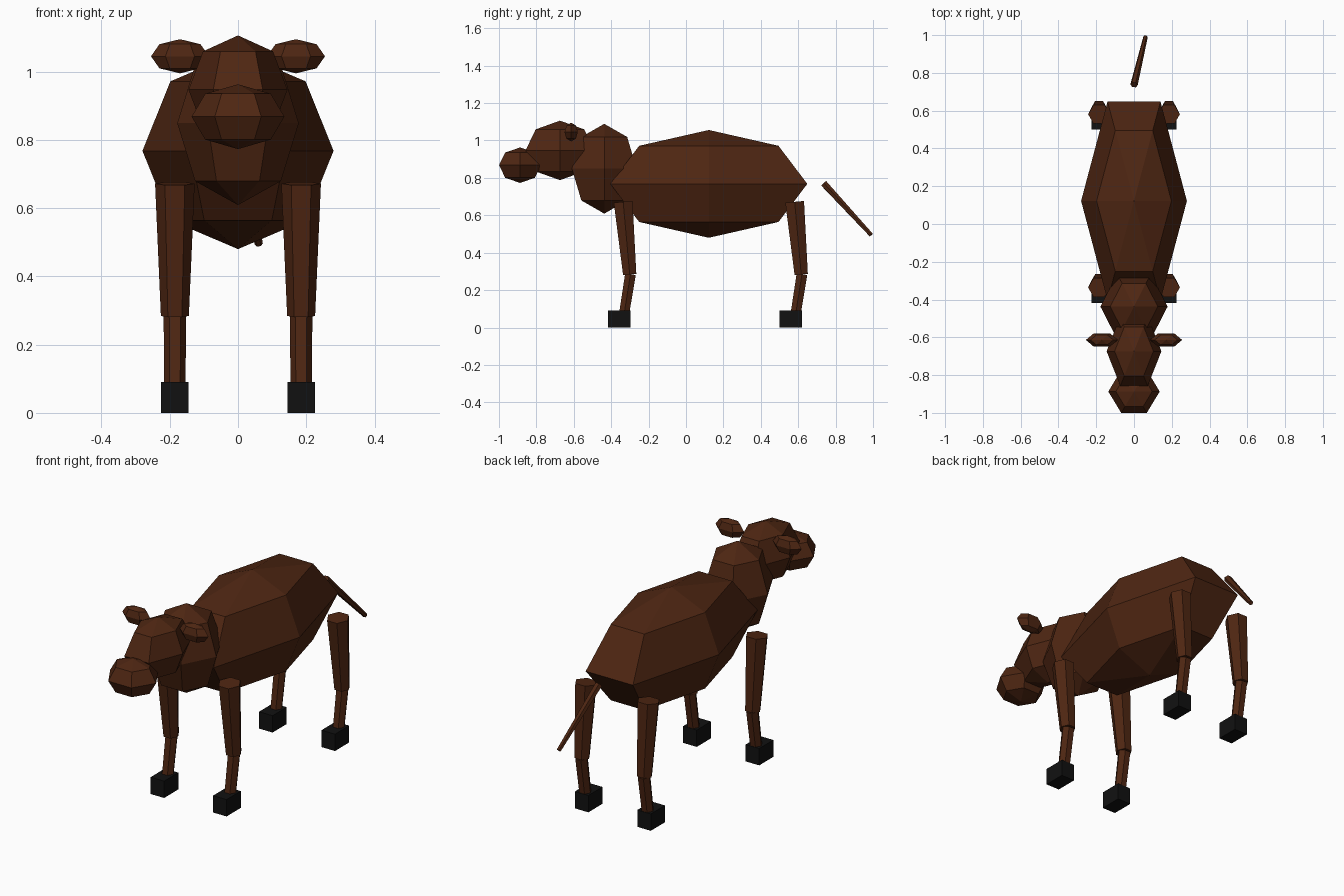
import bpy
from math import pi
from mathutils import Vector

if "Cube" in bpy.data.objects:
    bpy.data.objects.remove(bpy.data.objects["Cube"])


def material(name, rgb):
    m = bpy.data.materials.new(name)
    m.diffuse_color = (*rgb, 1)
    m.use_nodes = True
    m.node_tree.nodes["Principled BSDF"].inputs["Base Color"].default_value = m.diffuse_color
    return m


BROWN = material("dark brown coat", (0.076, 0.019, 0.006))
BLACK = material("black hoof", (0.0055, 0.0055, 0.0055))


def finish(name, mat):
    o = bpy.context.object
    o.name = name
    o.data.materials.append(mat)
    return o


def blob(name, center, radii):
    """Six-sided, four-ring sphere with corners on the x axis."""
    bpy.ops.mesh.primitive_uv_sphere_add(segments=6, ring_count=4, radius=1, location=center)
    o = finish(name, BROWN)
    # make sure a corner column lies on +x
    if max(v.co.x for v in o.data.vertices) < 0.95:
        for v in o.data.vertices:
            v.co.x, v.co.y = v.co.y, -v.co.x
    o.scale = radii
    return o


def limb(name, a, b, r1, r2):
    """Six-sided tapered cylinder from a to b with corners on the x axis."""
    a, b = Vector(a), Vector(b)
    d = a - b
    bpy.ops.mesh.primitive_cone_add(vertices=6, radius1=r2, radius2=r1,
                                    depth=d.length, location=(a + b) / 2)
    o = finish(name, BROWN)
    if max(v.co.x for v in o.data.vertices) < max(r1, r2) * 0.95:
        for v in o.data.vertices:
            v.co.x, v.co.y = v.co.y, -v.co.x
    o.rotation_mode = 'QUATERNION'
    o.rotation_quaternion = Vector((0, 0, 1)).rotation_difference(d)
    return o


# Trunk and head
blob("body", (0, 0.122, 0.768), (0.28, 0.608, 0.288))
blob("neck", (0, -0.437, 0.849), (0.178, 0.2, 0.24))
blob("head", (0, -0.674, 0.947), (0.145, 0.212, 0.159))
blob("muzzle", (0, -0.887, 0.868), (0.136, 0.13, 0.095))

# Tail
limb("tail", (0, 0.737, 0.77), (0.061, 0.99, 0.495), 0.02, 0.012)

for s, side in ((-1, "right"), (1, "left")):
    blob(f"{side}_ear", (s * 0.17, -0.614, 1.045), (0.085, 0.041, 0.05))
    # Legs: upper part, lower part and hoof
    for y, end in ((0, "front"), (0.917, "back")):
        x = s * 0.185
        limb(f"{end}_{side}_upper_leg", (x, y - 0.336, 0.672), (x, y - 0.301, 0.284), 0.058, 0.041)
        limb(f"{end}_{side}_lower_leg", (x, y - 0.297, 0.285), (x, y - 0.333, 0.06), 0.033, 0.031)
        bpy.ops.mesh.primitive_cube_add(size=1, location=(x, y - 0.358, 0.045))
        bpy.context.object.scale = (0.08, 0.12, 0.09)
        finish(f"{end}_{side}_hoof", BLACK)
